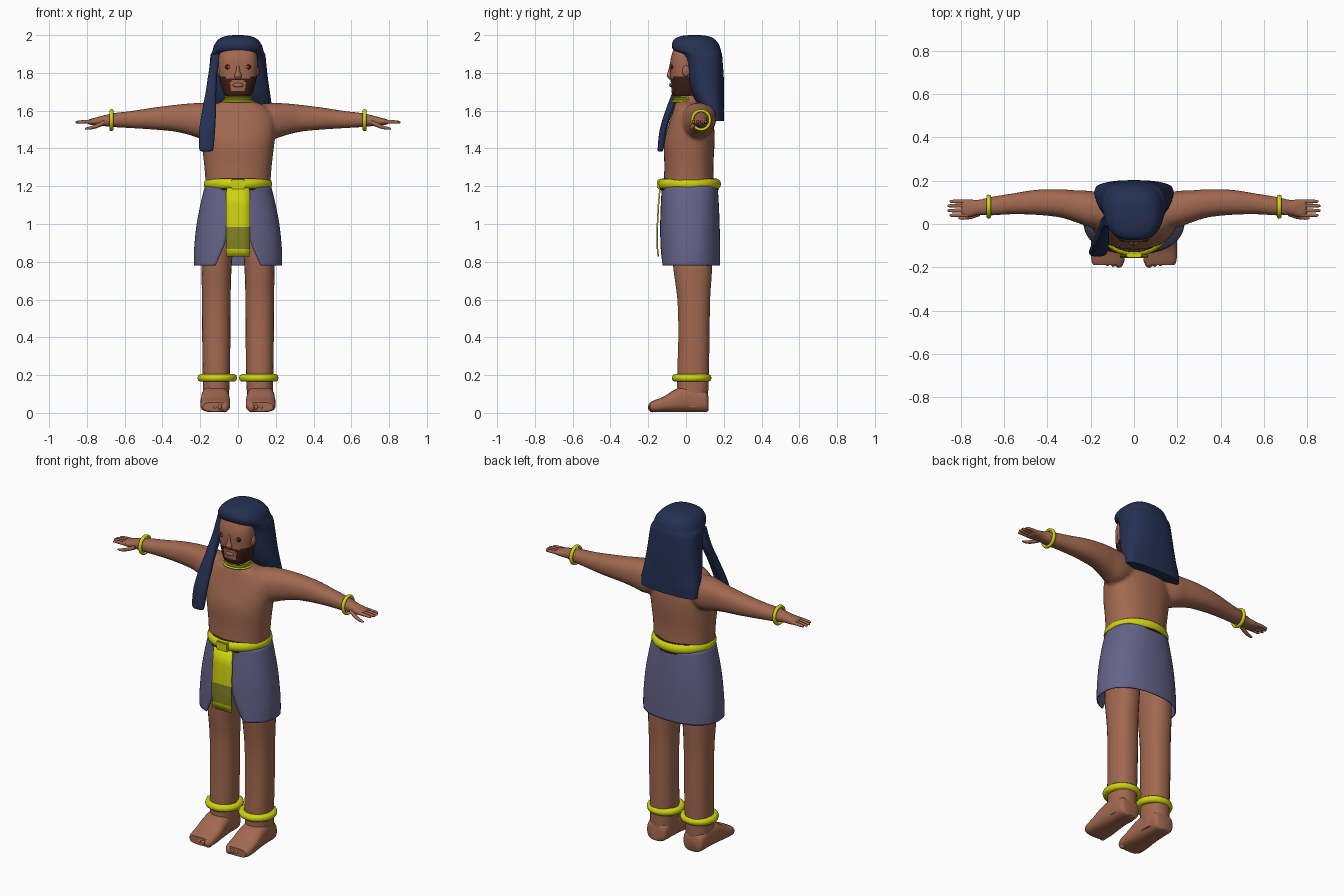
import bpy, bmesh, math
from mathutils import Vector

if "Cube" in bpy.data.objects:
    bpy.data.objects.remove(bpy.data.objects["Cube"])

def material(name, rgb):
    m = bpy.data.materials.new(name)
    m.diffuse_color = (*rgb, 1)
    m.use_nodes = True
    m.node_tree.nodes["Principled BSDF"].inputs["Base Color"].default_value = m.diffuse_color
    return m

SKIN = material("skin brown", (0.36, 0.14, 0.08))
NAVY = material("navy cloth", (0.017, 0.03, 0.085))
BLUE = material("slate blue cloth", (0.13, 0.125, 0.25))
GOLD = material("bright yellow", (0.62, 0.66, 0.005))
OLIVE = material("olive", (0.23, 0.23, 0.02))
DARK = material("dark brown", (0.05, 0.014, 0.01))

def finish(name, bm, mats, angle=50):
    bmesh.ops.recalc_face_normals(bm, faces=bm.faces)
    me = bpy.data.meshes.new(name)
    bm.to_mesh(me)
    bm.free()
    ob = bpy.data.objects.new(name, me)
    bpy.context.collection.objects.link(ob)
    for m in mats:
        me.materials.append(m)
    bpy.ops.object.select_all(action='DESELECT')
    ob.select_set(True)
    bpy.context.view_layer.objects.active = ob
    bpy.ops.object.shade_smooth_by_angle(angle=math.radians(angle))
    return ob

def spline(rows, steps):
    """Smooth in-between rows through the given ones."""
    out = []
    for i in range(len(rows) - 1):
        a, b, c, d = (rows[min(max(i + k, 0), len(rows) - 1)] for k in (-1, 0, 1, 2))
        for s in range(steps):
            t = s / steps
            out.append([q + 0.5 * t * (r - p + t * (2*p - 5*q + 4*r - w + t * (3*(q - r) + w - p)))
                        for p, q, r, w in zip(a, b, c, d)])
    return out + [list(rows[-1])]

def loft(bm, rings, axis='z', n=28, p=2.3, steps=4, mirror=1):
    """Rings: position on axis, two centre coordinates, two radii."""
    prev = first = None
    for pos, cu, cv, ru, rv in spline(rings, steps):
        ring = []
        for k in range(n):
            a = math.tau * (k + 0.5) / n
            c, s = math.cos(a), math.sin(a)
            u = cu + ru * math.copysign(abs(c) ** (2 / p), c)
            v = cv + rv * math.copysign(abs(s) ** (2 / p), s)
            co = {'x': (pos, u, v), 'y': (u, pos, v), 'z': (u, v, pos)}[axis]
            ring.append(bm.verts.new((co[0] * mirror, co[1], co[2])))
        if prev:
            for k in range(n):
                bm.faces.new((prev[k], prev[(k+1) % n], ring[(k+1) % n], ring[k]))
        first = first or ring
        prev = ring
    bm.faces.new(first)
    bm.faces.new(prev)

def band(name, mat, centre, radii, minor, axis='z', n=48):
    """Elliptical ring; minor = (outward, along axis)."""
    bm = bmesh.new()
    rows = []
    for i in range(n):
        a = math.tau * i / n
        row = []
        for j in range(10):
            b = math.tau * j / 10
            u = (radii[0] + minor[0] * math.cos(b)) * math.cos(a)
            v = (radii[1] + minor[0] * math.cos(b)) * math.sin(a)
            w = minor[1] * math.sin(b)
            co = (u, v, w) if axis == 'z' else (w, u, v)
            row.append(bm.verts.new(Vector(co) + Vector(centre)))
        rows.append(row)
    for i in range(n):
        r, q = rows[i], rows[(i + 1) % n]
        for j in range(10):
            bm.faces.new((r[j], q[j], q[(j+1) % 10], r[(j+1) % 10]))
    return finish(name, bm, [mat], 80)

def ball(name, mat, centre, radii):
    bm = bmesh.new()
    bmesh.ops.create_uvsphere(bm, u_segments=16, v_segments=10, radius=1)
    bmesh.ops.scale(bm, vec=radii, verts=bm.verts)
    bmesh.ops.translate(bm, vec=centre, verts=bm.verts)
    return finish(name, bm, [mat], 80)

# Torso, neck and arms, fused into one smooth skin
bm = bmesh.new()
loft(bm, [(1.16, 0, .015, .168, .135), (1.3, 0, .015, .178, .13), (1.42, 0, .017, .192, .134),
          (1.5, 0, .025, .2, .125), (1.58, 0, .03, .19, .105), (1.63, 0, .02, .135, .08),
          (1.655, 0, .01, .075, .062), (1.72, 0, 0, .06, .055)], n=40)
for s in (-1, 1):
    loft(bm, [(.06, .05, 1.56, .07, .07), (.18, .065, 1.547, .085, .094), (.26, .08, 1.555, .075, .083),
              (.34, .095, 1.56, .065, .07), (.45, .1, 1.558, .058, .058), (.56, .093, 1.553, .048, .046),
              (.66, .082, 1.55, .043, .037), (.72, .076, 1.546, .036, .027), (.76, .073, 1.542, .043, .02),
              (.80, .073, 1.54, .04, .012)], 'x', mirror=s)
body = finish("torso_and_arms", bm, [SKIN])
rm = body.modifiers.new("fuse", 'REMESH')
rm.mode, rm.voxel_size, rm.use_smooth_shade = 'VOXEL', 0.009, True
sm = body.modifiers.new("soften", 'SMOOTH')
sm.factor, sm.iterations = 0.5, 5

for s, side in ((-1, "right"), (1, "left")):
    # Fingers and thumb
    bm = bmesh.new()
    for y, end in ((.04, .85), (.062, .86), (.084, .86), (.104, .85)):
        loft(bm, [(.765, y, 1.542, .009, .011), (.82, y, 1.541, .009, .009),
                  (end - .006, y, 1.539, .007, .007), (end, y, 1.538, .003, .003)], 'x', 10, 2, 2, s)
    loft(bm, [(.71, .05, 1.537, .014, .014), (.75, .036, 1.518, .013, .011),
              (.79, .028, 1.507, .009, .008), (.81, .027, 1.505, .004, .004)], 'x', 10, 2, 3, s)
    finish(side + "_fingers", bm, [SKIN])
    # Legs
    bm = bmesh.new()
    loft(bm, [(.03, s*.118, .035, .068, .08), (.2, s*.115, .037, .072, .084), (.4, s*.115, .042, .075, .083),
              (.6, s*.115, .041, .076, .087), (.78, s*.113, .035, .08, .104), (1., s*.1, .03, .085, .11)])
    finish(side + "_leg", bm, [SKIN])
    # Feet with toes
    bm = bmesh.new()
    loft(bm, [(.118, .12, .05, .045, .04), (.1, .12, .062, .064, .058), (.02, .12, .075, .071, .071),
              (-.05, .12, .066, .076, .062), (-.12, .12, .045, .079, .041), (-.17, .12, .035, .076, .031),
              (-.19, .12, .032, .066, .024)], 'y', p=2.8, mirror=s)
    finish(side + "_foot", bm, [SKIN])
    for i in range(5):
        r = .021 if i == 0 else .014
        ball(f"{side}_toe_{i+1}", SKIN, (s * (.07 + .026 * i), -.176 + .004 * i, .03), (r, .026, r + .006))
    # Bangles
    band(side + "_anklet", GOLD, (s*.11, .03, .185), (.085, .085), (.02, .021))
    band(side + "_bracelet", GOLD, (s*.67, .08, 1.55), (.047, .05), (.008, .011), 'x')

# Head, with the beard picked out by position
bm = bmesh.new()
loft(bm, [(1.665, 0, -.01, .05, .045), (1.685, 0, -.005, .072, .068), (1.72, 0, 0, .086, .078),
          (1.79, 0, 0, .1, .083), (1.87, 0, 0, .103, .082), (1.94, 0, .01, .09, .07)], n=72, steps=8, p=2.4)
for f in bm.faces:
    c = f.calc_center_median()
    mouth = abs(c.x) < .038 and 1.703 < c.z < 1.758
    top = 1.775 + .12 * max(0, abs(c.x) - .06)
    f.material_index = int((c.z < top and not mouth and c.y < .03) or c.z > 1.925)
finish("head", bm, [SKIN, DARK])
bm = bmesh.new()
loft(bm, [(1.765, 0, -.08, .012, .008), (1.785, 0, -.083, .02, .019), (1.81, 0, -.08, .011, .015),
          (1.85, 0, -.076, .008, .009)], n=14, p=2)
finish("nose", bm, [SKIN])
ball("lips", SKIN, (0, -.08, 1.735), (.028, .009, .011))
for s, side in ((-1, "right"), (1, "left")):
    ball(side + "_eye", DARK, (s*.05, -.072, 1.832), (.019, .009, .015))
    ball(side + "_iris", SKIN, (s*.05, -.080, 1.832), (.006, .003, .006))
    ball(side + "_ear", SKIN, (s*.1, .0, 1.81), (.012, .02, .03))

# Headcloth with a long lappet over one shoulder
bm = bmesh.new()
loft(bm, [(1.545, 0, .155, .18, .045), (1.6, 0, .142, .182, .06), (1.68, 0, .118, .172, .083),
          (1.76, 0, .105, .16, .096), (1.85, 0, .095, .15, .1), (1.895, 0, .083, .145, .108),
          (1.918, 0, .06, .135, .125), (1.95, 0, .05, .125, .125), (1.98, 0, .045, .1, .105),
          (1.995, 0, .045, .065, .07), (2., 0, .045, .025, .03)], n=40, p=2.6)
finish("headcloth", bm, [NAVY])
bm = bmesh.new()
loft(bm, [(1.385, -.168, -.135, .025, .01), (1.4, -.168, -.134, .038, .016), (1.5, -.163, -.12, .042, .019),
          (1.6, -.153, -.088, .037, .021), (1.7, -.143, -.045, .028, .026), (1.8, -.132, 0, .024, .03),
          (1.9, -.115, .02, .024, .03)], p=2.6)
finish("headcloth_lappet", bm, [NAVY])

# Necklace
band("necklace_lower", GOLD, (0, -.002, 1.65), (.078, .068), (.006, .006))
band("necklace_middle", OLIVE, (0, -.002, 1.66), (.07, .063), (.006, .007))
band("necklace_upper", GOLD, (0, -.002, 1.672), (.066, .06), (.005, .005))

# Wrap skirt, open in front below the waist
bm = bmesh.new()
prev = None
for z, rx, ry, gap in spline([(.78, .234, .16, .11), (.84, .234, .16, .082), (.9, .23, .16, .058), (1., .219, .158, .03),
                              (1.1, .2, .154, .015), (1.2, .176, .148, .01)], 4):
    g = math.asin(gap / rx)
    row = []
    for k in range(61):
        t = g + (math.tau - 2 * g) * k / 60
        sx, cy = math.sin(t), math.cos(t)
        row.append(bm.verts.new((rx * math.copysign(abs(sx) ** .87, sx),
                                 .02 - ry * math.copysign(abs(cy) ** .87, cy), z)))
    if prev:
        for k in range(60):
            bm.faces.new((prev[k], prev[k+1], row[k+1], row[k]))
    prev = row
skirt = finish("skirt", bm, [BLUE])
skirt.modifiers.new("cloth", 'SOLIDIFY').thickness = 0.006

# Belt with dark trim and buckle
band("belt", GOLD, (0, .018, 1.212), (.162, .148), (.019, .027), n=64)
band("belt_lower_trim", DARK, (0, .018, 1.184), (.166, .147), (.009, .006), n=64)
band("belt_upper_trim", DARK, (0, .018, 1.236), (.158, .142), (.007, .005), n=64)
bm = bmesh.new()
bmesh.ops.create_cube(bm, size=1)
bmesh.ops.scale(bm, vec=(.075, .025, .052), verts=bm.verts)
bmesh.ops.translate(bm, vec=(0, -.142, 1.21), verts=bm.verts)
bmesh.ops.bevel(bm, geom=bm.edges[:], offset=.006, segments=2, affect='EDGES')
finish("buckle", bm, [GOLD])

# Hanging apron with an olive panel
bm = bmesh.new()
prev = None
for y, z, w in ((-.142, 1.19, .062), (-.15, 1.1, .063), (-.156, .985, .064), (-.157, .93, .064),
                (-.155, .868, .064), (-.151, .828, .061)):
    row = [bm.verts.new((x, y, z)) for x in (-w, -w / 3, w / 3, w)]
    if prev:
        for k in range(3):
            f = bm.faces.new((prev[k], row[k], row[k+1], prev[k+1]))
            f.material_index = int(.868 < f.calc_center_median().z < .985)
    prev = row
apron = finish("apron", bm, [GOLD, OLIVE])
apron.modifiers.new("cloth", 'SOLIDIFY').thickness = 0.008
